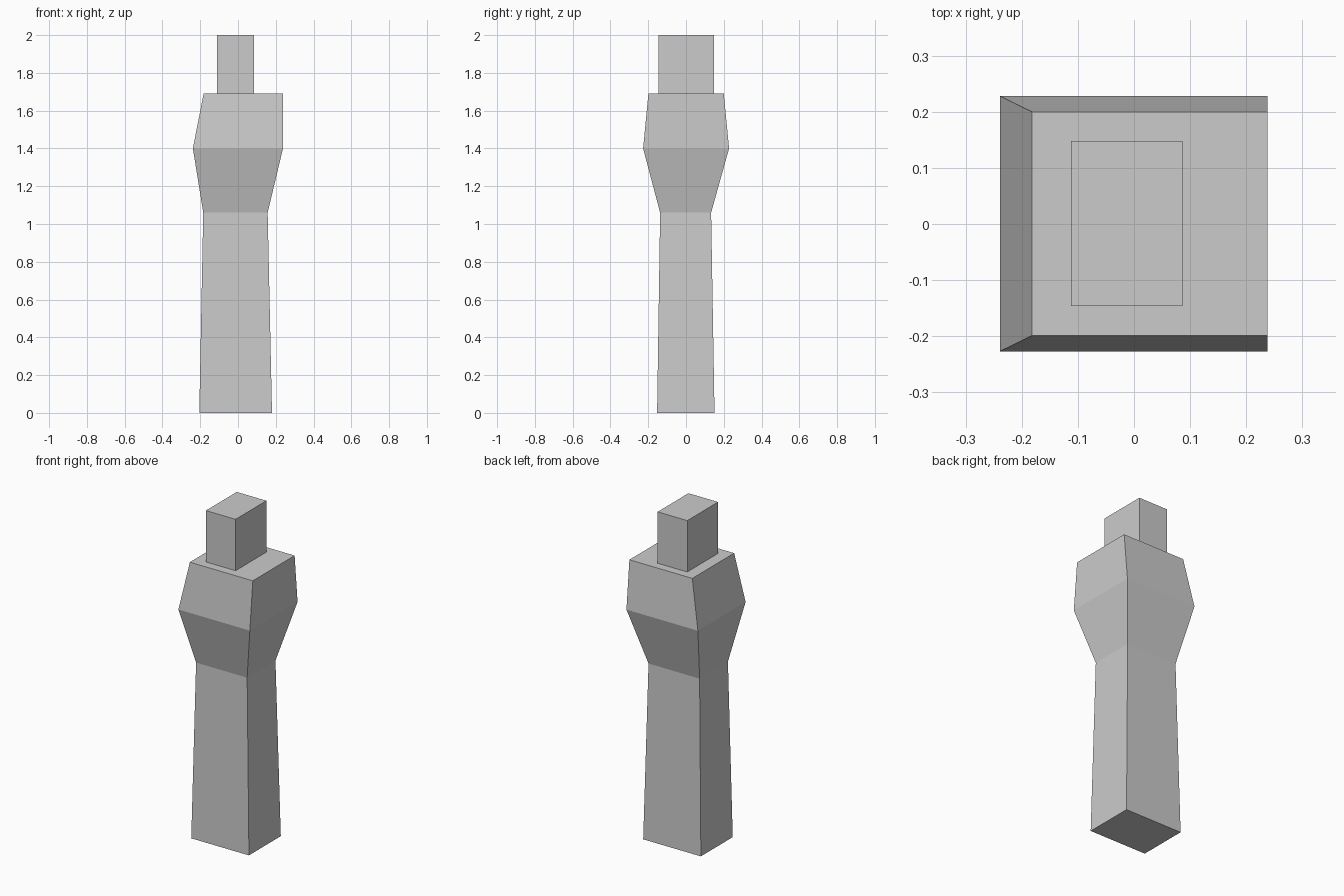
import bpy
import bmesh

if "Cube" in bpy.data.objects:
    bpy.data.objects.remove(bpy.data.objects["Cube"])


def loft(name, sections):
    """Closed solid through rectangular sections (x0, x1, y0, y1, z)."""
    bm = bmesh.new()
    rings = []
    for x0, x1, y0, y1, z in sections:
        corners = ((x0, y0), (x1, y0), (x1, y1), (x0, y1))
        rings.append([bm.verts.new((x, y, z)) for x, y in corners])
    for low, high in zip(rings, rings[1:]):
        for i in range(4):
            j = (i + 1) % 4
            bm.faces.new((low[i], low[j], high[j], high[i]))
    bm.faces.new(rings[0][::-1])
    bm.faces.new(rings[-1])
    mesh = bpy.data.meshes.new(name)
    bm.to_mesh(mesh)
    bm.free()
    obj = bpy.data.objects.new(name, mesh)
    bpy.context.collection.objects.link(obj)
    return obj


# Tapered legs flaring into the chest and shoulders
loft("body", [
    (-0.205, 0.180, -0.153, 0.151, 0.0),
    (-0.184, 0.157, -0.137, 0.133, 1.06),
    (-0.239, 0.238, -0.227, 0.228, 1.40),
    (-0.182, 0.238, -0.199, 0.200, 1.69),
])

# Block head resting on the shoulders
loft("head", [
    (-0.112, 0.086, -0.146, 0.148, 1.69),
    (-0.112, 0.086, -0.146, 0.148, 2.0),
])
